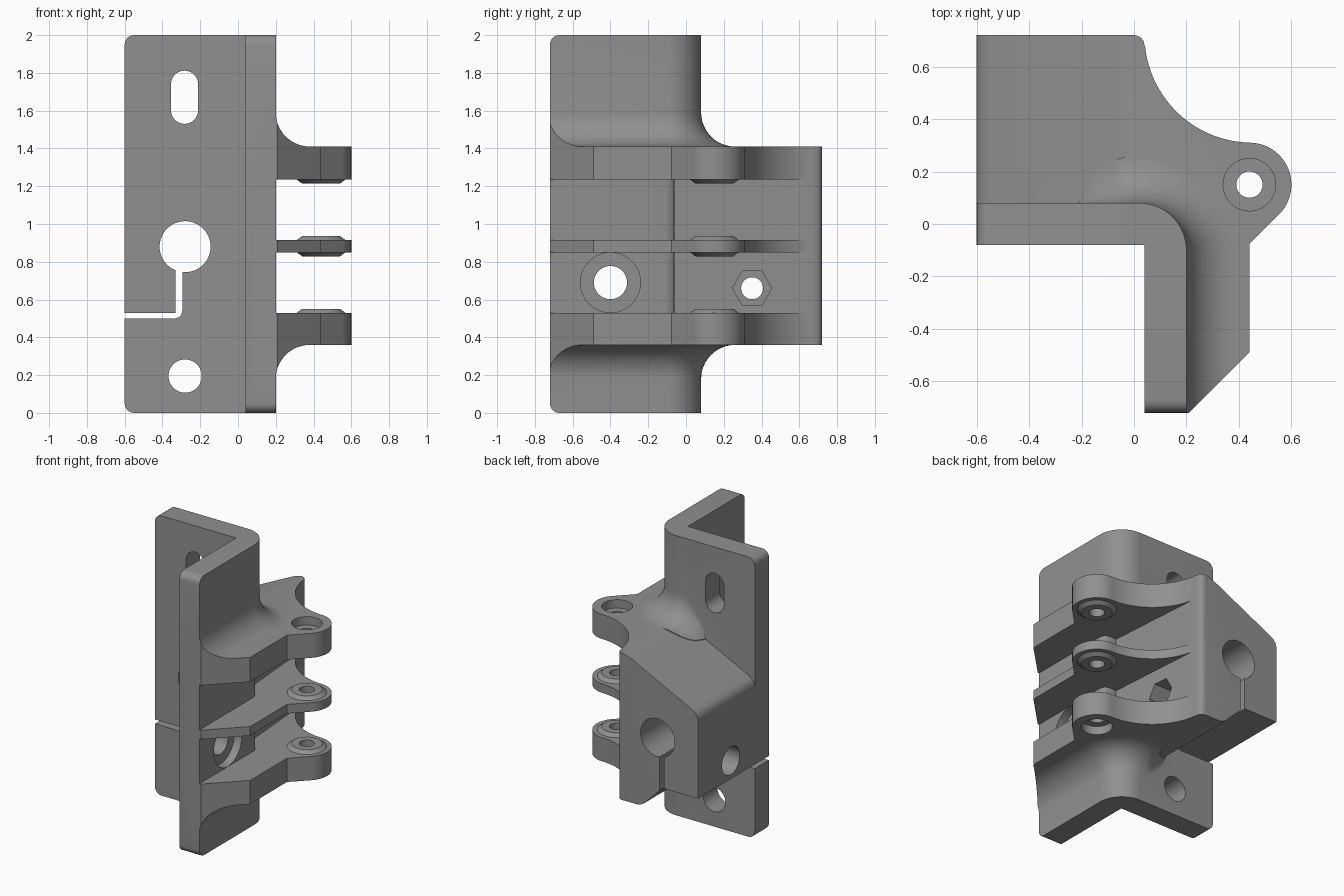
import bpy, bmesh, math
from mathutils import Matrix, Vector

if "Cube" in bpy.data.objects:
    bpy.data.objects.remove(bpy.data.objects["Cube"])

grey = bpy.data.materials.new("grey plastic")
grey.diffuse_color = (0.28, 0.28, 0.28, 1)
grey.use_nodes = True
grey.node_tree.nodes["Principled BSDF"].inputs["Base Color"].default_value = grey.diffuse_color


def make(name, bm):
    bmesh.ops.recalc_face_normals(bm, faces=bm.faces)
    me = bpy.data.meshes.new(name)
    bm.to_mesh(me)
    bm.free()
    me.materials.append(grey)
    ob = bpy.data.objects.new(name, me)
    bpy.context.collection.objects.link(ob)
    return ob


def prism(name, pts, axis, lo, hi):
    """Extrude a 2D outline along an axis (x: pts are yz, y: xz, z: xy)."""
    def place(a, b, t):
        return {"x": (t, a, b), "y": (a, t, b), "z": (a, b, t)}[axis]
    bm = bmesh.new()
    f = bm.faces.new([bm.verts.new(place(a, b, lo)) for a, b in pts])
    ext = bmesh.ops.extrude_face_region(bm, geom=[f])["geom"]
    shift = Vector(place(0, 0, hi - lo))
    bmesh.ops.translate(bm, vec=shift, verts=[g for g in ext if isinstance(g, bmesh.types.BMVert)])
    return make(name, bm)


def arc(cx, cy, r, a0, a1, n=12):
    return [(cx + r * math.cos(math.radians(a0 + (a1 - a0) * i / n)),
             cy + r * math.sin(math.radians(a0 + (a1 - a0) * i / n))) for i in range(n + 1)]


def circle(cx, cy, r, n=48):
    return arc(cx, cy, r, 0, 360 * (n - 1) / n, n - 1)


def combine(ob, other, op):
    mod = ob.modifiers.new(op, "BOOLEAN")
    mod.operation, mod.solver, mod.object = op, "EXACT", other
    bpy.context.view_layer.objects.active = ob
    bpy.ops.object.modifier_apply(modifier=mod.name)
    bpy.data.objects.remove(other)


def cut(pts, axis, lo, hi):
    combine(bracket, prism("cutter", pts, axis, lo, hi), "DIFFERENCE")


# Angle plate with rounded outer corner and rounded free ends
bracket = prism("hinge_bracket", [(-.6, -.08), (.04, -.08), (.04, -.72), (.2, -.72)]
                + arc(.02, -.10, .18, 0, 90, 16) + [(-.6, .08)], "z", 0, 2)
bm = bmesh.new()
bm.from_mesh(bracket.data)
ends = [e for e in bm.edges if abs(e.verts[0].co.z - e.verts[1].co.z) < 1e-4
        and (all(v.co.x < -.59 for v in e.verts) or all(v.co.y < -.71 for v in e.verts))]
bmesh.ops.bevel(bm, geom=ends, offset=.05, segments=6, profile=.5, affect="EDGES")
bm.to_mesh(bracket.data)
bm.free()


# Plan outline shared by clamp block, flanges and fillets
def plan(lo, hi):
    pts = [(-.6, 0), (-.6, .72)] + arc(0, .68, .04, 90, 0, 6)
    pts += arc(.45, .72, .41, 186, 268, 24)
    pts += arc(.44, .15, .16, 90, -45, 24)
    pts += [(.44, -.076), (.44, -.49), (.21, -.72), (.1, -.72), (.1, 0)]
    return prism("plan", pts, "z", lo, hi)


# Clamp block and flanges: plan outline limited by the sloped elevation
block = plan(.3, 1.5)
slope = prism("slope", [(-.6, .53), (-.32, .53), (-.17, .38), (-.14, .364), (-.11, .36), (.7, .36),
                        (.7, 1.41), (0, 1.41), (-.03, 1.404), (-.07, 1.39), (-.55, 1.155),
                        (-.575, 1.14), (-.592, 1.118), (-.6, 1.09)], "y", -1, 1)
combine(block, slope, "INTERSECT")
combine(bracket, block, "UNION")


# Concave fillets swept around the angle plate, fading out over the slope
def fillet(side):
    path = [(.2, -.8, 1, 0, .18), (.2, -.45, 1, 0, .18)]
    path += [(x, y, (x - .02) / .18, (y + .1) / .18, .18) for x, y in arc(.02, -.1, .18, 0, 90, 16)]
    for i in range(1, 11):
        t = i / 10
        path.append((.02 - .23 * t, .08, 0, 1, max(.18 * math.sqrt(1 - t * t), .008)))
    bm = bmesh.new()
    loops = []
    for x, y, nx, ny, r in path:
        drop = .5 * max(0, -.04 - x)
        sec = [(-.04, -.06), (-.04, r)]
        sec += [(r - r * math.cos(a), r - r * math.sin(a)) for a in [math.pi / 24 * k for k in range(13)]]
        sec += [(r, -.06)]
        loops.append([bm.verts.new((x + nx * d, y + ny * d,
                                    1.41 - drop + h if side > 0 else .36 + drop - h)) for d, h in sec])
    n = len(loops[0])
    for a, b in zip(loops, loops[1:]):
        for k in range(n):
            bm.faces.new((a[k], a[(k + 1) % n], b[(k + 1) % n], b[k]))
    bm.faces.new(loops[0])
    bm.faces.new(loops[-1][::-1])
    return make("fillet", bm)


for side in (1, -1):
    f = fillet(side)
    combine(f, plan(0, 2), "INTERSECT")
    combine(bracket, f, "UNION")

# Pockets between the three flanges
for lo, hi in ((.53, .85), (.915, 1.235)):
    cut([(.2, -1), (.2, -.11), (.195, -.085), (.183, -.069), (.16, -.06), (.1, -.06),
         (.048, .64), (.048, .8), (1, .8), (1, -1)], "z", lo, hi)

# Raised conical rings around the hinge holes
for z, d in ((1.235, -1), (.915, 1), (.85, -1), (.53, 1)):
    bm = bmesh.new()
    bmesh.ops.create_cone(bm, cap_ends=True, segments=48, radius1=.13, radius2=.10, depth=.022,
                          matrix=Matrix.Translation((.44, .15, z + d * .010))
                          @ Matrix.Rotation(0 if d > 0 else math.pi, 4, "X"))
    combine(bracket, make("hinge_ring", bm), "UNION")

# Hinge pin bore and end recesses
cut(circle(.44, .15, .05), "z", .2, 1.6)
cut(circle(.44, .15, .10), "z", 1.35, 1.6)
cut(circle(.44, .15, .10), "z", .2, .42)

# Back plate openings: oblong slot, rod bore, round hole
cut(arc(-.283, 1.74, .072, 0, 180) + arc(-.283, 1.602, .072, 180, 360), "y", -1, 1)
cut(circle(-.28, .88, .135, 64), "y", -1, 1)
cut(circle(-.28, .195, .088), "y", -1, 1)

# Clamp gap, turning from the bore to the free edge
cut([(-.7, .5), (-.335, .5)] + arc(-.335, .54, .04, -90, 0, 6)
    + [(-.295, .8), (-.332, .8), (-.332, .53), (-.7, .53)], "y", -1, 1)
cut([(-.332, .3), (-.295, .3), (-.295, .6), (-.332, .6)], "y", .08, 1)

# Side plate hole with counterbore
cut(circle(-.4, .69, .088), "x", 0, .5)
cut(circle(-.4, .69, .159), "x", .14, .43)

# Clamp screw bore with head recess and nut pocket
cut(circle(.35, .66, .058), "x", -.7, .3)
cut(circle(.35, .66, .10), "x", -.7, -.46)
cut(circle(.35, .66, .104, 6), "x", -.06, .3)

# Smooth curved faces, keep hard edges
bpy.ops.object.select_all(action="DESELECT")
bracket.select_set(True)
bpy.context.view_layer.objects.active = bracket
bpy.ops.object.shade_smooth_by_angle(angle=math.radians(28))
